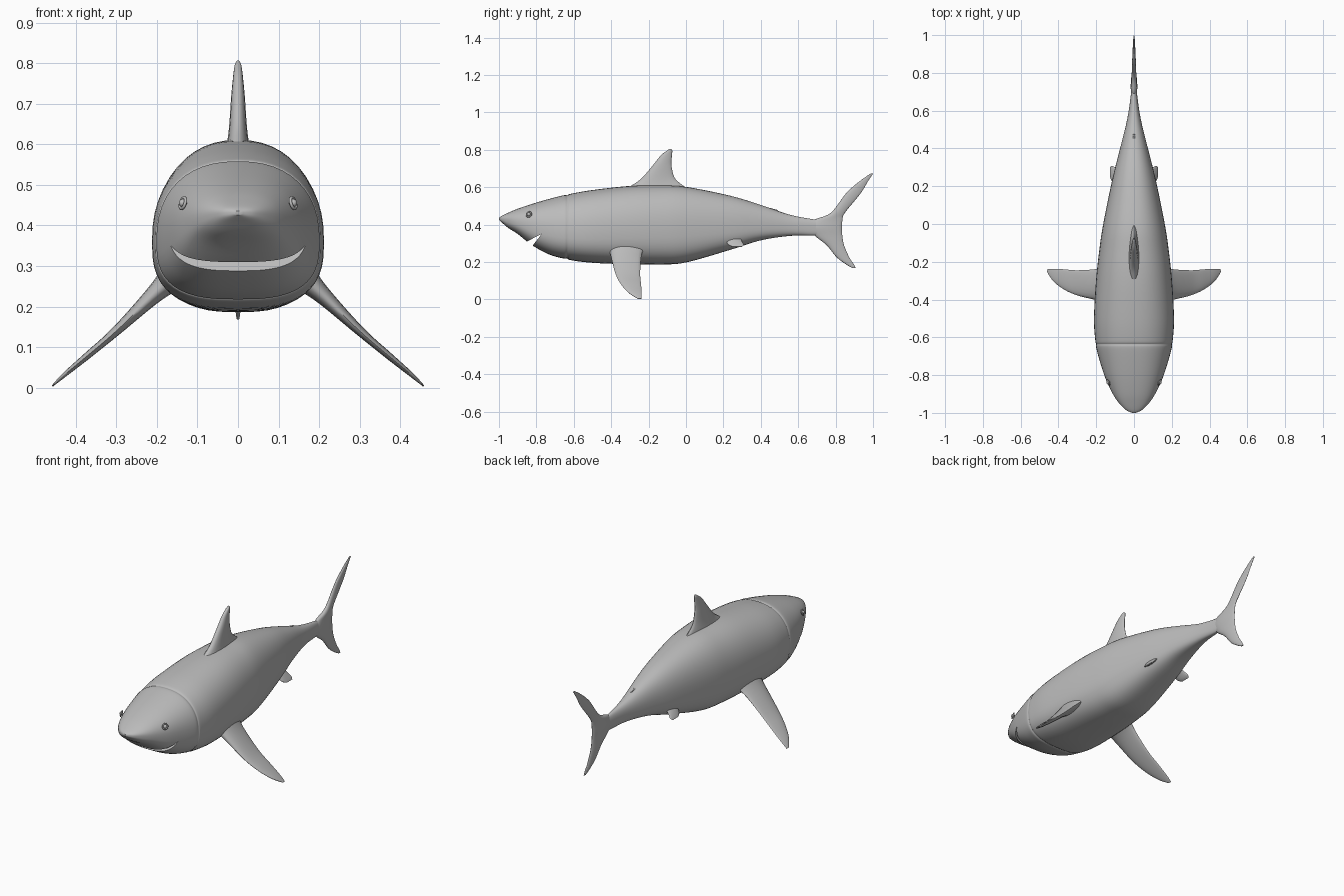
import bpy, bmesh, math
from mathutils import Vector

cube = bpy.data.objects.get("Cube")
if cube:
    bpy.data.objects.remove(cube, do_unlink=True)

skin = bpy.data.materials.new("grey_skin")
skin.use_nodes = True
skin.diffuse_color = (0.5, 0.5, 0.5, 1)
skin.node_tree.nodes["Principled BSDF"].inputs["Base Color"].default_value = skin.diffuse_color


def smooth(obj, angle=40):
    bpy.ops.object.select_all(action='DESELECT')
    obj.select_set(True)
    bpy.context.view_layer.objects.active = obj
    bpy.ops.object.shade_smooth_by_angle(angle=math.radians(angle))


def spline(stations, steps):
    """Smoothly refine a list of equal-length tuples."""
    rows = [Vector(s) for s in stations]
    out = []
    for i in range(len(rows) - 1):
        b, c = rows[i], rows[i + 1]
        a = rows[i - 1] if i else b
        d = rows[i + 2] if i + 2 < len(rows) else c
        for k in range(steps):
            t = k / steps
            out.append(b + 0.5 * t * (c - a + t * (2 * a - 5 * b + 4 * c - d
                                                  + t * (3 * (b - c) + d - a))))
    return out + [rows[-1]]


def loft(name, rings):
    """Skin closed rings of points and cap both ends."""
    bm = bmesh.new()
    loops = [[bm.verts.new(p) for p in ring] for ring in rings]
    n = len(loops[0])
    for a, b in zip(loops, loops[1:]):
        for i in range(n):
            j = (i + 1) % n
            bm.faces.new((a[i], a[j], b[j], b[i]))
    bm.faces.new(loops[0])
    bm.faces.new(loops[-1])
    bmesh.ops.recalc_face_normals(bm, faces=bm.faces)
    mesh = bpy.data.meshes.new(name)
    bm.to_mesh(mesh)
    bm.free()
    obj = bpy.data.objects.new(name, mesh)
    bpy.context.collection.objects.link(obj)
    mesh.materials.append(skin)
    return obj


def body_ring(y, top, bottom, width, mid, segs=48):
    ring = []
    for k in range(segs):
        a = math.tau * k / segs
        c, s = math.cos(a), math.sin(a)
        power = 2 / (2.3 if s > 0 else 2.8)
        x = math.copysign(abs(c) ** power, c) * width
        z = abs(s) ** power * (top - mid if s > 0 else bottom - mid)
        ring.append((x, y, mid + z))
    return ring


def fin(name, stations, normal, segs=20):
    """Stations hold leading x y z, trailing x y z and half thickness."""
    normal = Vector(normal).normalized()
    rings = []
    for s in spline(stations, 6):
        lead, trail, thick = Vector(s[0:3]), Vector(s[3:6]), s[6]
        ring = []
        for k in range(segs):
            a = math.tau * k / segs
            t = (1 - math.cos(a)) / 2
            ring.append(lead.lerp(trail, t) + normal * math.sin(a) * thick * (1.2 - 0.5 * t))
        rings.append(ring)
    obj = loft(name, rings)
    smooth(obj, 60)
    return obj


def upright_fin(name, rows):
    """Rows hold height of lead, lead y, height of trail, trail y, thickness."""
    return fin(name, [(0, ly, lz, 0, ty, tz, t) for lz, ly, tz, ty, t in rows], (1, 0, 0))


# Body: y, top, bottom, half width, height of widest line
body_stations = [
    (-1.0, .436, .426, .008, .431), (-.985, .447, .412, .042, .43),
    (-.95, .464, .382, .078, .425), (-.9, .485, .35, .112, .412),
    (-.82, .512, .288, .15, .39), (-.73, .538, .24, .18, .372),
    (-.655, .557, .219, .2, .362), (-.635, .557, .219, .2, .362),
    (-.615, .565, .21, .205, .36), (-.5, .585, .196, .212, .36),
    (-.3, .607, .188, .201, .37), (-.14, .61, .187, .184, .375),
    (0, .602, .198, .163, .38), (.235, .555, .265, .115, .385),
    (.395, .507, .315, .075, .39), (.555, .453, .34, .036, .39),
    (.69, .427, .343, .016, .385), (.8, .41, .355, .006, .383)]
body = loft("body", [body_ring(*s) for s in spline(body_stations, 5)])

# Mouth slot cut through the head, then the cutter is removed
slot = [(-.77, .352), (-.84, .315), (-.92, .27), (-.9, .2), (-.85, .24), (-.82, .288)]
cutter = loft("mouth_cutter", [[(x, y, z) for y, z in slot] for x in (-.4, .4)])
cutter.hide_render = True
cut = body.modifiers.new("mouth", 'BOOLEAN')
cut.operation = 'DIFFERENCE'
cut.solver = 'EXACT'
cut.object = cutter
bpy.context.view_layer.objects.active = body
bpy.ops.object.modifier_apply(modifier=cut.name)
bpy.data.objects.remove(cutter, do_unlink=True)
smooth(body)

# Upright fins
upright_fin("dorsal_fin", [
    (.57, -.36, .57, .04, .036), (.61, -.29, .605, -.01, .027), (.65, -.235, .65, -.06, .022),
    (.72, -.175, .72, -.078, .017), (.77, -.135, .77, -.075, .012),
    (.797, -.1, .795, -.073, .008), (.806, -.086, .805, -.078, .003)])
upright_fin("second_dorsal_fin", [
    (.46, .37, .44, .48, .01), (.487, .415, .468, .485, .008), (.488, .455, .478, .492, .004)])
upright_fin("tail_fin", [
    (.168, .89, .168, .907, .003), (.185, .86, .19, .896, .006), (.225, .806, .225, .873, .009),
    (.29, .752, .29, .845, .012), (.34, .69, .34, .836, .015), (.385, .66, .385, .834, .018),
    (.427, .69, .427, .837, .015), (.464, .775, .464, .85, .012), (.57, .858, .565, .932, .009),
    (.635, .932, .63, .972, .006), (.674, .988, .672, 1.0, .003)])

for side, sign in (("left", 1), ("right", -1)):
    # Paired fins: x, z, leading y, trailing y, thickness
    for name, rows in (
            ("pectoral_fin", [
                (.14, .29, -.42, -.215, .045), (.2, .236, -.403, -.238, .024),
                (.3, .14, -.378, -.245, .012), (.37, .08, -.347, -.24, .009),
                (.425, .034, -.305, -.237, .006), (.458, .004, -.258, -.238, .002)]),
            ("pelvic_fin", [
                (.075, .335, .2, .29, .014), (.1, .31, .215, .3, .01),
                (.117, .292, .227, .308, .006), (.127, .282, .25, .3, .002)])):
        stations = [(sign * x, a, z, sign * x, b, z, t) for x, z, a, b, t in rows]
        fin(f"{side}_{name}", stations, (sign * .7, 0, .72))

    # Eye ball and surrounding lid ring
    spot = Vector((sign * .136, -.84, .455))
    facing = Vector((sign, -.45, .3)).to_track_quat('Z', 'Y').to_euler()
    bpy.ops.mesh.primitive_uv_sphere_add(segments=16, ring_count=10, radius=.01, location=spot)
    eye = bpy.context.object
    eye.name = f"{side}_eye"
    bpy.ops.mesh.primitive_torus_add(major_segments=20, minor_segments=8, major_radius=.014,
                                     minor_radius=.004, location=spot, rotation=facing)
    lid = bpy.context.object
    lid.name = f"{side}_eyelid"
    for obj in (eye, lid):
        obj.data.materials.append(skin)
        smooth(obj, 60)
